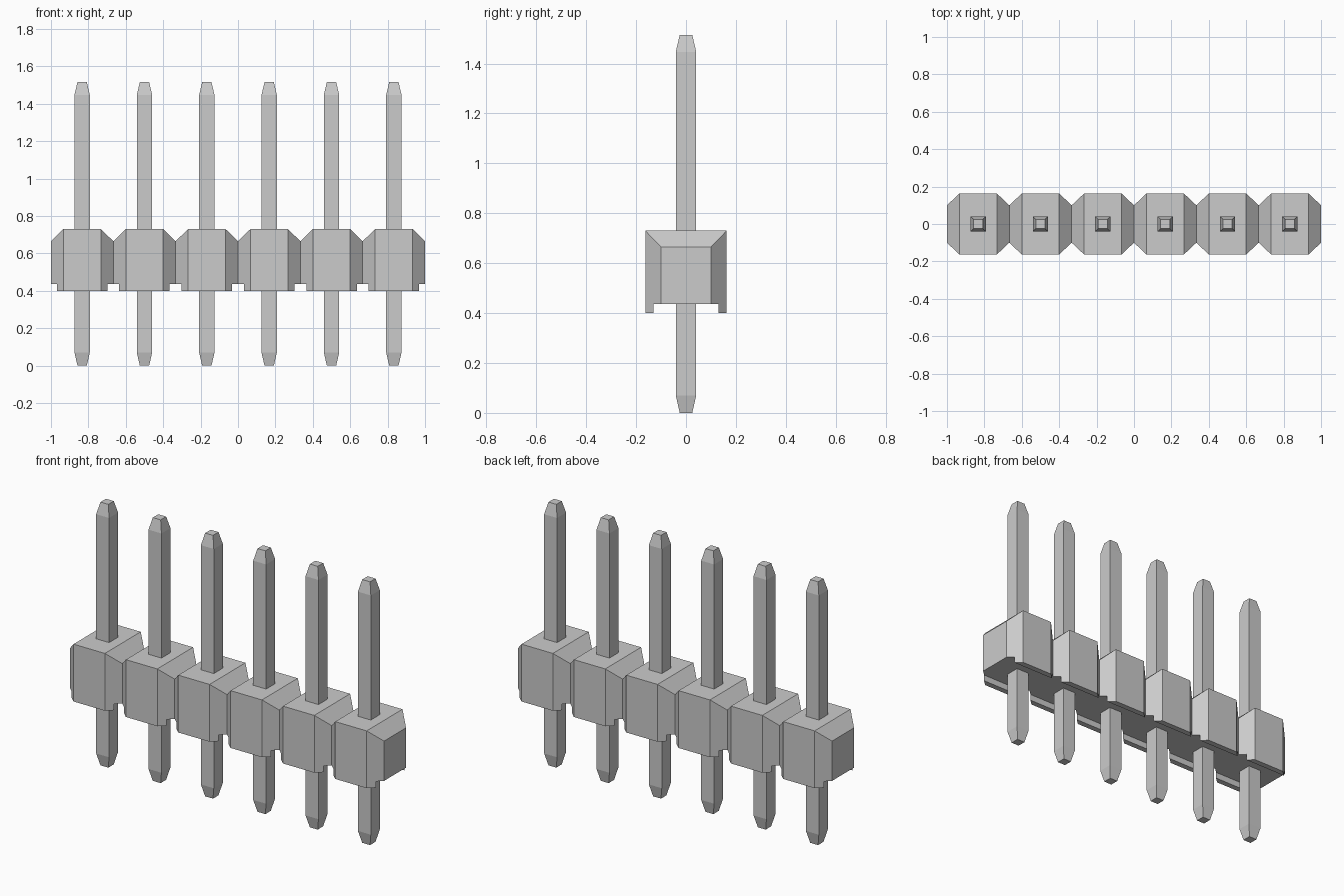
import bpy, bmesh
from mathutils import Vector

if "Cube" in bpy.data.objects:
    bpy.data.objects.remove(bpy.data.objects["Cube"])

COUNT = 6
PITCH = 2 / COUNT
HALF_X, HALF_Y, FLAT = PITCH / 2, 0.163, 0.1
FOOT, CHANNEL, SHOULDER, TOP = 0.40, 0.436, 0.665, 0.73

grey = bpy.data.materials.new("light_grey")
grey.use_nodes = True
colour = (0.6, 0.6, 0.6, 1)
grey.diffuse_color = colour
grey.node_tree.nodes["Principled BSDF"].inputs["Base Color"].default_value = colour


def finish_mesh(bm, name):
    bmesh.ops.recalc_face_normals(bm, faces=bm.faces)
    mesh = bpy.data.meshes.new(name)
    bm.to_mesh(mesh)
    bm.free()
    mesh.materials.append(grey)
    return mesh


def slice_off(bm, point, normal):
    """Cut away everything on the normal's side and cap the opening."""
    cut = bmesh.ops.bisect_plane(
        bm, geom=bm.verts[:] + bm.edges[:] + bm.faces[:], dist=1e-5,
        plane_co=point, plane_no=Vector(normal).normalized(), clear_outer=True)
    edges = [e for e in cut["geom_cut"] if isinstance(e, bmesh.types.BMEdge)]
    bmesh.ops.edgeloop_fill(bm, edges=edges)


def housing_mesh():
    # Channelled profile drawn out along the row
    bm = bmesh.new()
    inner = 0.13
    profile = [(-HALF_Y, FOOT), (-inner, FOOT), (-inner, CHANNEL), (inner, CHANNEL),
               (inner, FOOT), (HALF_Y, FOOT), (HALF_Y, TOP), (-HALF_Y, TOP)]
    face = bm.faces.new([bm.verts.new((-HALF_X, y, z)) for y, z in profile])
    new = bmesh.ops.extrude_face_region(bm, geom=[face])["geom"]
    bmesh.ops.translate(bm, vec=(PITCH, 0, 0),
                        verts=[v for v in new if isinstance(v, bmesh.types.BMVert)])
    # Chamfered upright corners, then sloped shoulders
    run_x, run_y = HALF_X - FLAT, HALF_Y - FLAT
    for sx in (-1, 1):
        for sy in (-1, 1):
            slice_off(bm, (sx * FLAT, sy * HALF_Y, TOP), (sx * run_y, sy * run_x, 0))
    for sx in (-1, 1):
        slice_off(bm, (sx * FLAT, 0, TOP), (sx * (TOP - SHOULDER), 0, run_x))
    return finish_mesh(bm, "housing")


def pin_mesh():
    # Square pin with tapered ends
    bm = bmesh.new()
    rings = []
    for z, half in ((0, 0.025), (0.07, 0.041), (1.447, 0.041), (1.515, 0.025)):
        rings.append([bm.verts.new((x * half, y * half, z))
                      for x, y in ((-1, -1), (1, -1), (1, 1), (-1, 1))])
    for low, high in zip(rings, rings[1:]):
        for i in range(4):
            j = (i + 1) % 4
            bm.faces.new((low[i], low[j], high[j], high[i]))
    bm.faces.new(rings[0])
    bm.faces.new(rings[-1])
    return finish_mesh(bm, "pin")


# Repeat the housing and pin along the row
for mesh in (housing_mesh(), pin_mesh()):
    for i in range(COUNT):
        obj = bpy.data.objects.new(f"{mesh.name}_{i + 1}", mesh)
        obj.location.x = (i - (COUNT - 1) / 2) * PITCH
        bpy.context.collection.objects.link(obj)
